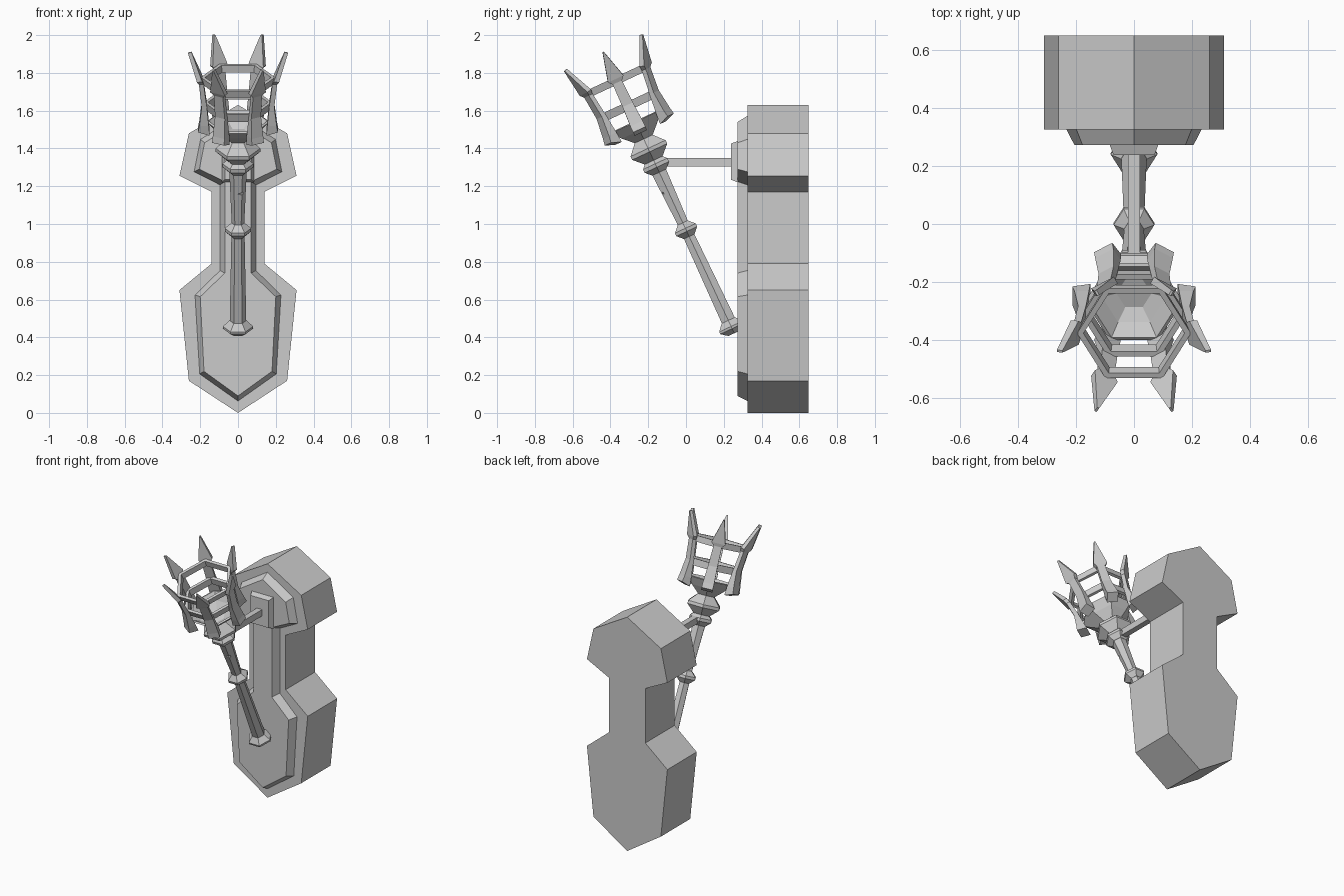
import bpy, bmesh, math
from mathutils import Matrix, Vector

if "Cube" in bpy.data.objects:
    bpy.data.objects.remove(bpy.data.objects["Cube"])

# Torch frame: origin at the middle knob, local z along the leaning shaft
TILT = Matrix.Translation((0, 0, 0.97)) @ Matrix.Rotation(math.radians(25), 4, 'X')


def make(name, loops, matrix=Matrix(), closed=False):
    """Skin a list of equal-length vertex loops; cap the ends or join them."""
    bm = bmesh.new()
    rows = [[bm.verts.new(p) for p in loop] for loop in loops]
    pairs = list(zip(rows, rows[1:]))
    if closed:
        pairs.append((rows[-1], rows[0]))
    else:
        bm.faces.new(rows[0][::-1])
        bm.faces.new(rows[-1])
    n = len(rows[0])
    for a, b in pairs:
        for i in range(n):
            j = (i + 1) % n
            bm.faces.new((a[i], a[j], b[j], b[i]))
    bmesh.ops.recalc_face_normals(bm, faces=bm.faces[:])
    mesh = bpy.data.meshes.new(name)
    bm.to_mesh(mesh)
    bm.free()
    ob = bpy.data.objects.new(name, mesh)
    bpy.context.collection.objects.link(ob)
    ob.matrix_world = matrix
    return ob


def hex_lathe(name, profile, closed=False):
    """Six-sided turned part from (radius, height) pairs."""
    loops = [[(r * math.cos(i * math.pi / 3), r * math.sin(i * math.pi / 3), s)
              for i in range(6)] for r, s in profile]
    return make(name, loops, TILT, closed)


def mirrored(half, y):
    """Full outline at depth y from the right half, ends lying on x = 0."""
    pts = half + [(-x, z) for x, z in half[-2:0:-1]]
    return [(x, y, z) for x, z in pts]


def rect(hx, z0, z1, y):
    return [(-hx, y, z0), (hx, y, z0), (hx, y, z1), (-hx, y, z1)]


# Wall block
block = [(0, 0), (.26, .17), (.31, .65), (.14, .79), (.14, 1.17),
         (.31, 1.255), (.26, 1.48), (0, 1.63)]
make("wall_block", [mirrored(block, .325), mirrored(block, .648)])

# Bevelled face plate
outer = [(0, .06), (.205, .205), (.23, .625), (.097, .755), (.097, 1.205),
         (.235, 1.275), (.2, 1.45), (0, 1.575)]
inner = [(0, .09), (.18, .22), (.2, .615), (.07, .74), (.07, 1.225),
         (.205, 1.29), (.177, 1.43), (0, 1.54)]
make("face_plate", [mirrored(outer, .33), mirrored(inner, .272)])

# Bracket pad and arm
make("bracket_pad", [rect(.085, 1.22, 1.44, .275), rect(.07, 1.235, 1.425, .237)])
make("bracket_arm", [rect(.02, 1.305, 1.35, .24), rect(.02, 1.305, 1.35, -.15)])

# Shaft with a small chip cut out of it
shaft = hex_lathe("shaft", [(.044, -.56), (.035, -.03), (.033, .03), (.047, .36)])
v = [(-.005, -.06, .225), (.08, -.06, .245), (.08, -.06, .205)]
chip = make("chip_cutter", [v, [(x, -.026, z) for x, y, z in v]], TILT)
chip.hide_render = True
chip.hide_viewport = True
cut = shaft.modifiers.new("chip", 'BOOLEAN')
cut.operation = 'DIFFERENCE'
cut.object = chip

# Knobs and collars
hex_lathe("bottom_knob", [(.04, -.605), (.08, -.578), (.08, -.565), (.045, -.53)])
hex_lathe("middle_knob", [(.036, -.04), (.07, -.01), (.07, .008), (.034, .04)])
hex_lathe("lower_collar", [(.047, .335), (.082, .365), (.082, .385), (.055, .41)])
hex_lathe("upper_collar", [(.06, .405), (.118, .455), (.118, .475), (.055, .535)])

# Cup and basket rings
hex_lathe("cup", [(.055, .525), (.12, .58), (.168, .63), (.155, .635),
                  (.11, .595), (.06, .565)])
hex_lathe("middle_ring", [(.173, .70), (.18, .745), (.158, .745), (.152, .70)], True)
hex_lathe("top_ring", [(.19, .85), (.196, .89), (.174, .89), (.169, .85)], True)

# Six prongs: (outer r, outer s, inner r, inner s, half width)
stations = [(.212, .585, .15, .565, .036), (.205, .62, .155, .625, .036),
            (.192, .73, .165, .73, .03), (.207, .86, .182, .862, .027),
            (.217, .88, .19, .885, .045), (.265, 1.033, .246, 1.038, .004)]
for k in range(6):
    turn = Matrix.Rotation(k * math.pi / 3, 4, 'Z')
    make(f"prong_{k + 1}", [[(ro, -w, so), (ro, w, so), (ri, w, si), (ri, -w, si)]
                            for ro, so, ri, si, w in stations], TILT @ turn)
